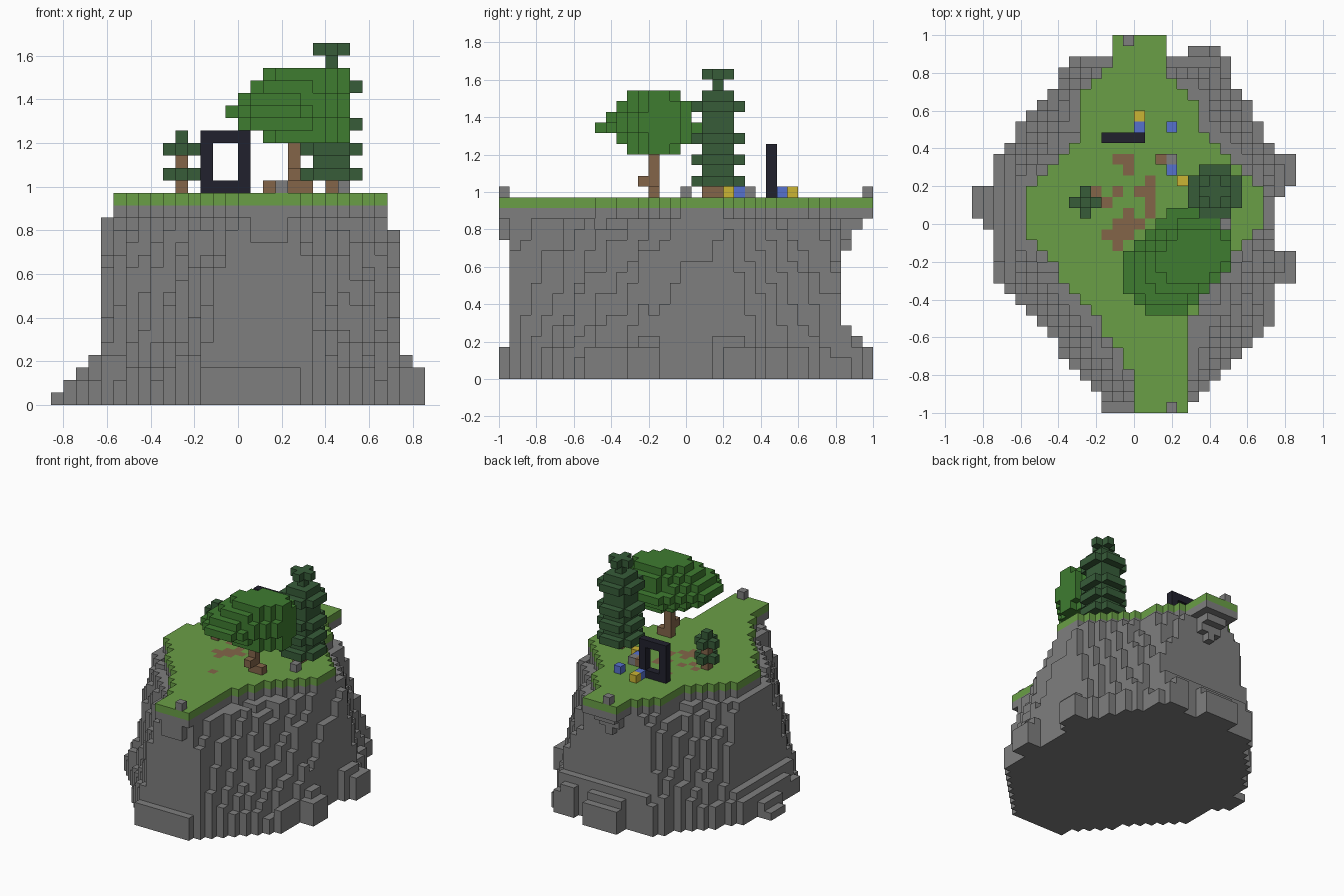
import bpy
import bmesh
import math
import random
from mathutils import Vector

random.seed(4)
UNIT = 2 / 35                      # edge of one block
SIZE_X, SIZE_Y = 30, 35
TOP = 16                           # level of the turf layer
DECK = TOP + 1                     # level on which everything stands

old = bpy.data.objects.get("Cube")
if old:
    bpy.data.objects.remove(old, do_unlink=True)


def make_material(name, *rgb):
    linear = [((c / 255 + 0.055) / 1.055) ** 2.4 for c in rgb] + [1.0]
    mat = bpy.data.materials.new(name)
    mat.use_nodes = True
    mat.diffuse_color = linear
    for node in mat.node_tree.nodes:
        if node.type == 'BSDF_PRINCIPLED':
            node.inputs["Base Color"].default_value = linear
            node.inputs["Roughness"].default_value = 0.9
    return mat


ROCK = make_material("rock grey", 126, 126, 126)
GRASS = make_material("grass green", 106, 159, 70)
DIRT = make_material("earth brown", 131, 101, 73)
LEAF = make_material("leaf green", 62, 124, 48)
NEEDLE = make_material("needle green", 55, 92, 57)
DARK = make_material("frame black", 33, 33, 45)
BLUE = make_material("block blue", 86, 113, 206)
YELLOW = make_material("block yellow", 203, 181, 52)

parts = {}                         # part name -> {cell: material}


def put(part, mat, *cells):
    for cell in cells:
        parts.setdefault(part, {})[cell] = mat


def edge(points, row):
    """Outline position on a row, interpolated between (row, position) points."""
    for (r0, p0), (r1, p1) in zip(points, points[1:]):
        if row <= r1:
            return round(p0 + (p1 - p0) * (row - r0) / (r1 - r0))


def region(left, right):
    return {(x, y) for y in range(SIZE_Y)
            for x in range(edge(left, y), edge(right, y))}


# Outlines of the turf and of the foot of the cliff
turf = region(
    [(0, 15), (3, 15), (9, 11), (11, 9), (13, 8), (16, 5), (20, 5), (25, 10),
     (29, 10), (32, 13), (34, 13)],
    [(0, 20), (8, 20), (11, 22), (13, 23), (17, 27), (20, 27), (26, 21),
     (28, 21), (31, 18), (34, 18)])
foot = region(
    [(0, 12), (1, 12), (5, 8), (6, 8), (11, 3), (12, 2), (16, 2), (18, 0),
     (20, 0), (21, 2), (23, 2), (28, 6), (32, 9), (33, 13), (34, 13)],
    [(0, 20), (1, 21), (8, 28), (11, 28), (12, 30), (14, 30), (15, 28),
     (19, 28), (21, 30), (23, 30), (24, 28), (27, 26), (31, 24), (33, 23),
     (34, 18)]) | turf
foot -= {(18, 33), (19, 33)}
outside = {(x, y) for x in range(-1, SIZE_X + 1)
           for y in range(-1, SIZE_Y + 1)} - foot


def nearest(cell, cells):
    return min(math.dist(cell, other) for other in cells)


def limit(x, y):
    """Highest rock allowed near the rim of the model."""
    cap = TOP - 1
    if x < 4:
        cap = x + 1
    if x > 27:
        cap = 32 - x
    if y == 0:
        cap = 3
    if y > 31:
        cap = min(cap, 37 - y)
    return cap


# Cliff: solid under the turf, steep fluted columns and low terraces around it
overhang = {0: 13, 32: 12, 33: 14, 34: 15}
for x, y in sorted(foot):
    if (x, y) in turf:
        height = limit(x, y) if y in overhang else TOP
    else:
        inner, outer = nearest((x, y), turf), nearest((x, y), outside)
        t = min(1, max(0, outer / (inner + outer) - 0.08) / 0.68)
        height = 2.5 + 13 * t * t * (3 - 2 * t) + random.choice((-1, 0, 0, 1))
        height = min(limit(x, y), round(height))
    put("cliff", ROCK, *((x, y, z) for z in range(height)))

# Ledges hanging under both ends of the turf, narrower further down
for y, lowest in overhang.items():
    row = [x for x in range(SIZE_X) if (x, y) in turf]
    for z in range(lowest, TOP):
        inset = (TOP - z) // 2
        put("cliff", ROCK, *((x, y, z) for x in row[inset:len(row) - inset]))

# Turf with worn earth patches: (row, first, last)
put("turf", GRASS, *((x, y, TOP) for x, y in turf))
for y, first, last in ((23, 13, 14), (22, 14, 14), (21, 16, 16), (20, 15, 16),
                       (19, 16, 16), (18, 16, 16), (20, 13, 13), (20, 11, 11),
                       (19, 12, 12), (18, 14, 14), (17, 13, 15), (16, 12, 14),
                       (15, 13, 13), (11, 15, 15)):
    put("turf", DIRT, *((x, y, TOP) for x in range(first, last + 1)))

# Broad tree: trunk with a root and a stub
tx, ty = 19, 14
put("broad_tree_trunk", DIRT, *((tx, ty, z) for z in range(DECK, 22)))
put("broad_tree_trunk", DIRT, (tx + 1, ty, DECK), (tx, ty - 1, DECK + 1))

# Crown: skewed ellipse per layer, (left, front, back) with a shared right side
right, skew = 23, 0.3
for layer, (left, front, back) in enumerate((
        (17, 12, 16), (15, 11, 17), (14, 9, 18),
        (15, 10, 17), (16, 11, 17), (17, 12, 16))):
    for x in range(left, right + 1):
        for y in range(front, back + 1):
            u = (2 * x - left - right) / (right - left + 1)
            v = (2 * y - front - back) / (back - front + 1)
            if u * u + v * v - 2 * skew * u * v <= 1 - skew * skew:
                put("broad_tree_crown", LEAF, (x, y, 21 + layer))


def tier(part, cx, cy, z, reach, corner):
    """Square needle layer with cells beyond the corner sum left out."""
    span = range(-reach, reach + 1)
    put(part, NEEDLE, *((cx + a, cy + b, z) for a in span for b in span
                        if abs(a) + abs(b) <= corner))


# Tall conifer: wide tiers alternate with narrow ones, cross on top
put("tall_conifer_trunk", DIRT, (22, 20, DECK), (22, 19, DECK))
for z in range(18, 27):
    wide = z in (18, 20, 22, 25)
    tier("tall_conifer_needles", 22, 20, z, 2 if wide else 1, 3 if wide else 2)
tier("tall_conifer_needles", 22, 20, 27, 0, 0)
tier("tall_conifer_needles", 22, 20, 28, 1, 1)

# Small conifer
put("small_conifer_trunk", DIRT, (10, 19, DECK), (10, 19, 19))
for z, reach in ((18, 1), (20, 1), (21, 0)):
    tier("small_conifer_needles", 10, 19, z, reach, reach)

# Standing frame
put("standing_frame", DARK, *((x, 25, z) for x in range(12, 16)
                              for z in range(DECK, 22)
                              if x in (12, 15) or z in (DECK, 21)))

# Loose blocks and stones
for name, mat, spots in (
        ("blue_blocks", BLUE, ((18, 22), (18, 26), (15, 26))),
        ("yellow_blocks", YELLOW, ((19, 21), (15, 27))),
        ("earth_block", DIRT, ((17, 23),)),
        ("stones", ROCK, ((14, 34), (18, 0), (23, 17), (18, 23)))):
    put(name, mat, *((x, y, DECK) for x, y in spots))

# Turn the cells into meshes, keeping only faces that can be seen
filled = {cell for cells in parts.values() for cell in cells}


def build(name, cells):
    bm = bmesh.new()
    corners = {}
    mats = list(dict.fromkeys(cells.values()))

    def corner(point):
        if point not in corners:
            x, y, z = point
            corners[point] = bm.verts.new(
                Vector((x - SIZE_X / 2, y - SIZE_Y / 2, z)) * UNIT)
        return corners[point]

    for cell, mat in cells.items():
        for axis in range(3):
            u, v = (axis + 1) % 3, (axis + 2) % 3
            for side in (0, 1):
                beside = list(cell)
                beside[axis] += 2 * side - 1
                if tuple(beside) in filled:
                    continue
                ring = []
                for a, b in ((0, 0), (1, 0), (1, 1), (0, 1)):
                    point = list(cell)
                    point[axis] += side
                    point[u] += a
                    point[v] += b
                    ring.append(corner(tuple(point)))
                face = bm.faces.new(ring if side else ring[::-1])
                face.material_index = mats.index(mat)
    mesh = bpy.data.meshes.new(name)
    bm.to_mesh(mesh)
    bm.free()
    for mat in mats:
        mesh.materials.append(mat)
    bpy.context.collection.objects.link(bpy.data.objects.new(name, mesh))


for part, cells in parts.items():
    build(part, cells)
